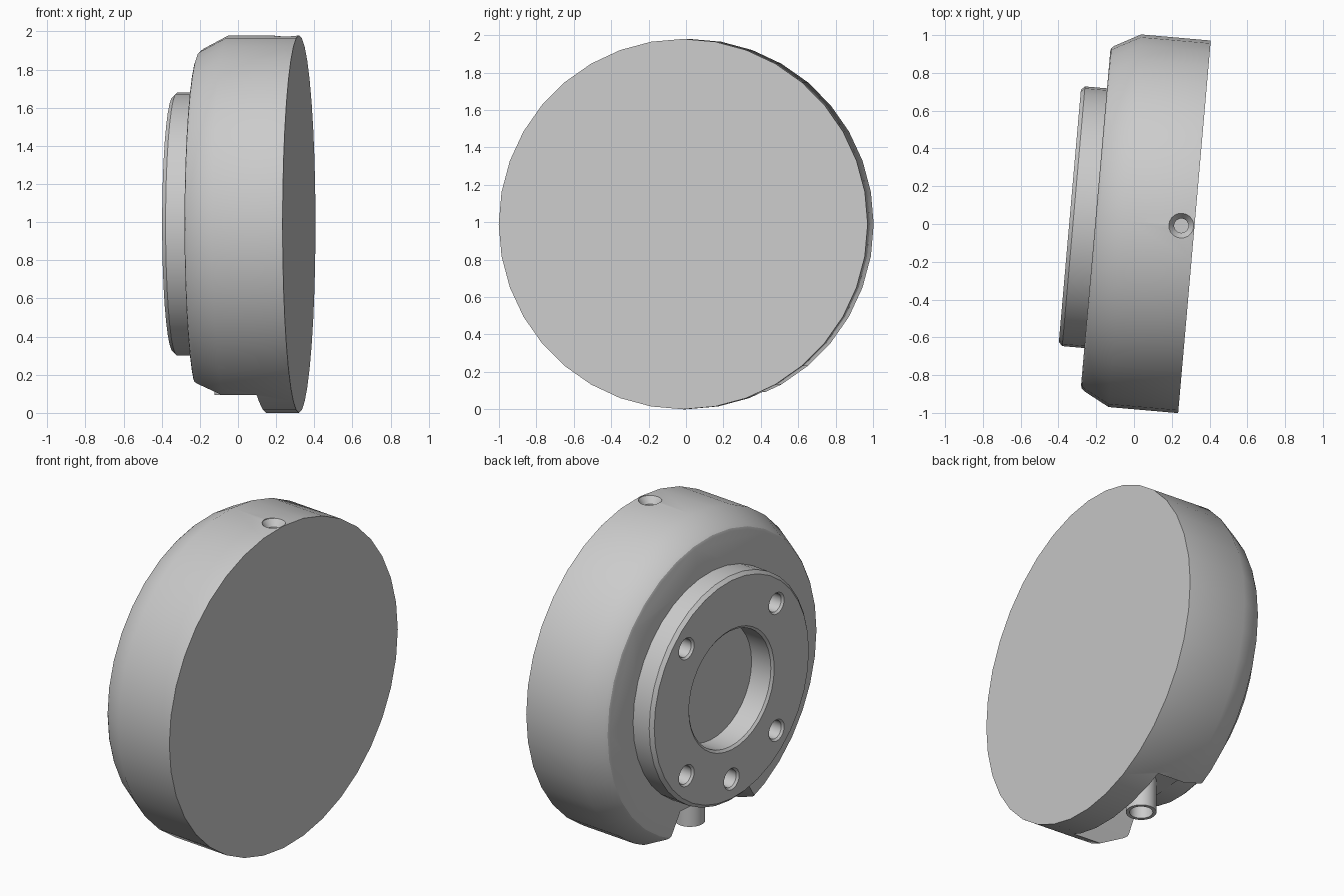
import bpy, bmesh, math
from mathutils import Matrix, Vector

cube = bpy.data.objects.get("Cube")
if cube:
    bpy.data.objects.remove(cube)

grey = bpy.data.materials.new("plain grey")
grey.use_nodes = True
grey.diffuse_color = (0.6, 0.6, 0.6, 1)
grey.node_tree.nodes["Principled BSDF"].inputs["Base Color"].default_value = (0.6, 0.6, 0.6, 1)

# The housing is designed along +x, then turned and lifted into place
PLACE = Matrix.Translation((0.32, -0.015, 0.99)) @ Matrix.Rotation(math.radians(-5), 4, 'Z')


def make_object(name, bm):
    bmesh.ops.recalc_face_normals(bm, faces=bm.faces)
    mesh = bpy.data.meshes.new(name)
    bm.to_mesh(mesh)
    bm.free()
    mesh.materials.append(grey)
    obj = bpy.data.objects.new(name, mesh)
    bpy.context.collection.objects.link(obj)
    return obj


def lathe(name, profile, axis='X', centre=(0, 0, 0), steps=36):
    """Spin (position along axis, radius) points; the ends lie on the axis."""
    bm = bmesh.new()
    if axis == 'X':
        points = [Vector((a, 0, r)) for a, r in profile]
        direction = (1, 0, 0)
    else:
        points = [Vector((r, 0, a)) for a, r in profile]
        direction = (0, 0, 1)
    verts = [bm.verts.new(p) for p in points]
    edges = [bm.edges.new(pair) for pair in zip(verts, verts[1:])]
    bmesh.ops.spin(bm, geom=verts + edges, cent=(0, 0, 0), axis=direction,
                   angle=math.tau, steps=steps, use_duplicate=False)
    bmesh.ops.remove_doubles(bm, verts=bm.verts, dist=0.0005)
    # Merge the end fans into flat caps
    bmesh.ops.dissolve_limit(bm, angle_limit=0.002, verts=bm.verts, edges=bm.edges)
    bmesh.ops.translate(bm, verts=bm.verts, vec=centre)
    return make_object(name, bm)


def cut(target, cutter):
    cutter.hide_render = True
    mod = target.modifiers.new("cut", 'BOOLEAN')
    mod.operation = 'DIFFERENCE'
    mod.solver = 'EXACT'
    mod.object = cutter
    bpy.context.view_layer.objects.active = target
    bpy.ops.object.modifier_apply(modifier=mod.name)
    bpy.data.objects.remove(cutter)


# Round housing with a chamfered back, raised hub and central recess
housing = lathe("housing", [
    (0, 0), (0, 0.99), (-0.37, 0.99), (-0.505, 0.918), (-0.52, 0.905), (-0.525, 0.89),
    (-0.525, 0.69), (-0.642, 0.69), (-0.662, 0.67),
    (-0.662, 0.37), (-0.65, 0.355), (-0.51, 0.355), (-0.51, 0)])

# Cable notch under the back, with sloping sides and front wall
half = [(0.28, -0.69), (0.36, -0.82), (0.42, -0.91), (0.5, -1.05)]
section = half + [(-y, z) for y, z in reversed(half)]
bm = bmesh.new()
front = [bm.verts.new((-0.22 - 0.16 * (z + 0.69), y, z)) for y, z in section]
back = [bm.verts.new((-0.8, y, z)) for y, z in section]
bm.faces.new(front)
bm.faces.new(back)
for i in range(len(section)):
    j = (i + 1) % len(section)
    bm.faces.new((front[i], front[j], back[j], back[i]))
cut(housing, make_object("notch_cutter", bm))

# Screw holes on the hub: four corners and one at the bottom
spots = [(y, z) for y in (-0.39, 0.39) for z in (-0.39, 0.39)] + [(0, -0.55)]
for y, z in spots:
    cut(housing, lathe("screw_hole_cutter",
                       [(-0.7, 0), (-0.7, 0.066), (-0.662, 0.066), (-0.65, 0.055),
                        (-0.51, 0.055), (-0.51, 0)], 'X', (0, y, z), 20))

# Countersunk hole on top
cut(housing, lathe("top_hole_cutter",
                   [(1.02, 0), (1.02, 0.066), (0.985, 0.066), (0.945, 0.038),
                    (0.86, 0.038), (0.86, 0)], 'Z', (-0.07, 0, 0), 20))

# Hollow connector stub in the notch
connector = lathe("connector_tube",
                  [(-0.66, 0), (-0.66, 0.085), (-0.895, 0.085), (-0.895, 0.065),
                   (-0.75, 0.065), (-0.75, 0)], 'Z', (-0.36, 0, 0), 24)

for obj in (housing, connector):
    obj.data.transform(PLACE)
    bpy.ops.object.select_all(action='DESELECT')
    obj.select_set(True)
    bpy.context.view_layer.objects.active = obj
    bpy.ops.object.shade_smooth_by_angle(angle=math.radians(30))
